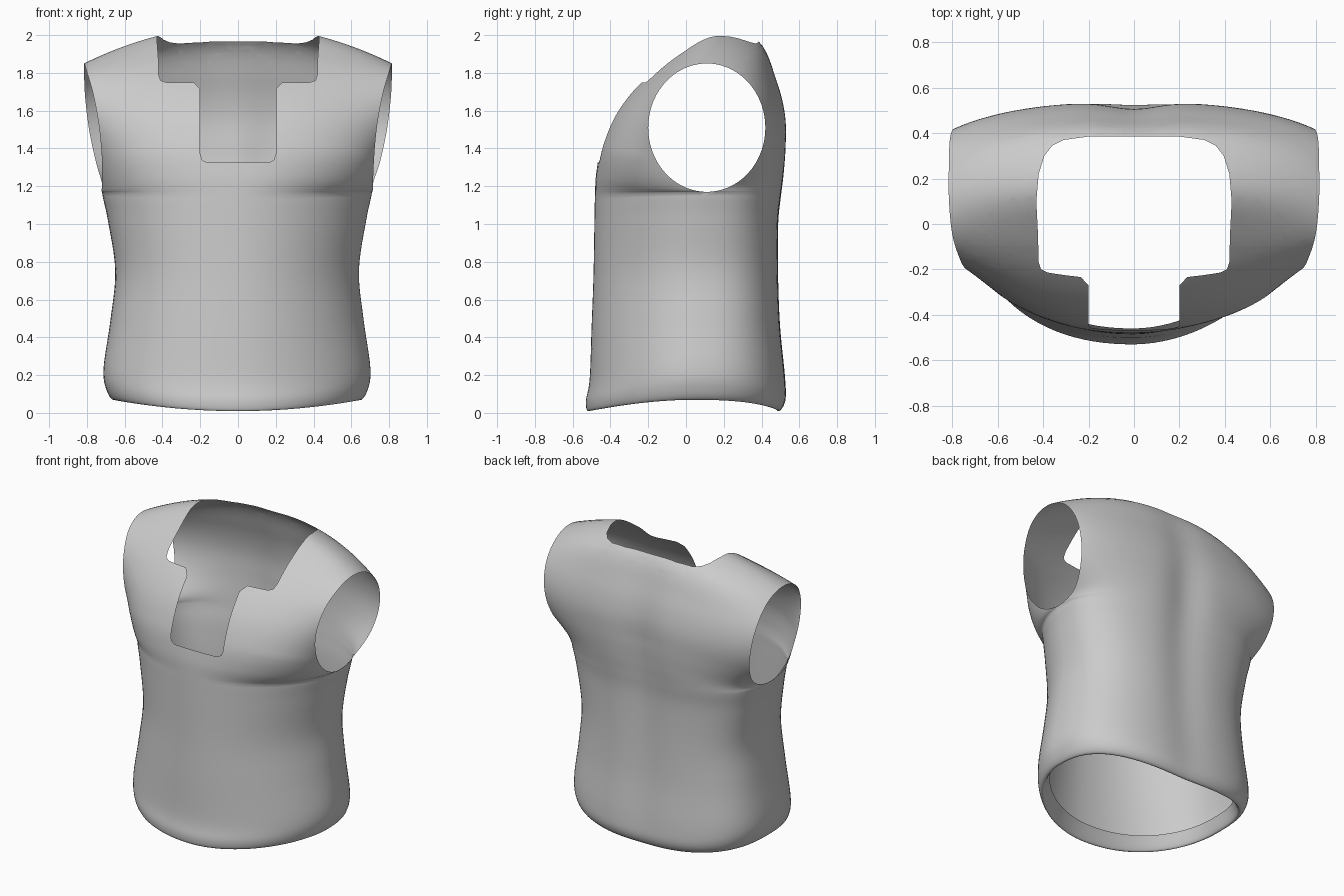
import bpy
import bmesh
from math import sin, cos, pi, exp
from mathutils import Vector

default_cube = bpy.data.objects.get("Cube")
if default_cube:
    bpy.data.objects.remove(default_cube, do_unlink=True)

STEPS = 6      # rows between two stations
HALF = 24      # columns on each side of the middle
SEAM = 7       # station at the bottom of the armhole

# Stations from the folded hem up to the shoulder ridge:
# (half width, depth on the centre line, height on the centre line)
body_width = [.62, .655, .695, .712, .675, .65, .69, .72, .72]
body_height = [.1, .01, .06, .18, .45, .72, 1.0, 1.15, 1.27]
front = list(zip(body_width + [.72, .735, .765, .8, .815],
                 [-.46, -.515, -.53, -.51, -.5, -.49, -.485, -.482, -.475,
                  -.445, -.365, -.225, -.035, .17],
                 body_height + [1.42, 1.6, 1.77, 1.93, 2.05]))
back = list(zip(body_width + [.755, .79, .81, .815, .815],
                [.45, .49, .53, .53, .505, .495, .495, .51, .525,
                 .535, .53, .485, .39, .17],
                body_height + [1.42, 1.58, 1.76, 1.97, 2.05]))
RIDGE = len(front) - 1


def spline(points, t):
    """Smooth curve through all points, one unit of t per point."""
    i = min(int(t), len(points) - 2)
    u = t - i
    last = len(points) - 1
    a, b, c, d = (Vector(points[min(max(k, 0), last)]) for k in range(i - 1, i + 3))
    return b + (c - a) * u / 2 + (a * 2 - b * 5 + c * 4 - d) * u * u / 2 \
        + (b * 3 - a - c * 3 + d) * u ** 3 / 2


def row_points(arch, t):
    """One row of the cloth, from the right side to the left side."""
    width, depth, height = spline(arch, t)
    is_back = t > RIDGE
    level = 2 * RIDGE - t if is_back else t
    rise = max(0, (level - SEAM) / (RIDGE - SEAM))
    low = 1 - min(1, 3 * rise)
    if level > SEAM:
        # the row ends on the rim of the armhole
        angle = (rise - .5) * pi
        reach = .31 * cos(angle)
        side_y = .11 + (reach if is_back else -reach)
        side_z = 1.51 + .34 * sin(angle)
    else:
        # the row ends on the side seam
        side_y = .03 + .07 * height
        side_z = .06 + .965 * height
    # the armhole trims the rounded section of the torso
    floor = .31 * sin(pi * min(rise, .5)) / max(abs(depth - .11), .4)
    points = []
    for i in range(-HALF, HALF + 1):
        s = sin(i / HALF * pi / 2)
        power = 2.6 + .35 * low if is_back else 2.6 - .4 * low
        if i > 0:
            # the left flank hangs a little slimmer and rounder
            power -= .35 * low
        trim = (1 - floor ** power) ** (1 / power)
        bulge = max(0, 1 - (trim * abs(s)) ** power) ** (1 / power)
        bulge = (bulge - floor) / (1 - floor)
        x = width * s * (1 - .015 * low * (i > 0))
        y = side_y + (depth - side_y) * bulge
        if is_back:
            # shallow hollow along the spine, fading out at hem and neck
            fade = min(1, (2 * RIDGE - t) / 8, (t - RIDGE) / 4)
            y -= .035 * exp(-(x / .14) ** 2) * fade
        points.append((x, y, side_z + (height - side_z) * (1 - s * s)))
    return points


def cut_opening(bm, outline, axes, keep):
    """Cut a convex outline, seen along one axis, out of the chosen faces."""
    corners = outline + [(-p, q) for p, q in reversed(outline)]
    middle = sum((Vector(c) for c in corners), Vector((0, 0))) / len(corners)
    planes = []
    for a, b in zip(corners, corners[1:] + corners[:1]):
        a, b = Vector(a), Vector(b)
        normal = Vector((b.y - a.y, a.x - b.x)).normalized()
        if normal.dot(middle - a) > 0:
            normal = -normal
        planes.append((a, normal))

    def lift(v):
        out = Vector((0, 0, 0))
        out[axes[0]], out[axes[1]] = v
        return out

    for a, normal in planes:
        faces = [f for f in bm.faces if keep(f.calc_center_median())]
        edges = {e for f in faces for e in f.edges}
        verts = {v for f in faces for v in f.verts}
        bmesh.ops.bisect_plane(bm, geom=faces + list(edges) + list(verts), dist=1e-5,
                               plane_co=lift(a), plane_no=lift(normal))
    doomed = []
    for f in bm.faces:
        c = f.calc_center_median()
        flat = Vector((c[axes[0]], c[axes[1]]))
        if keep(c) and all((flat - a).dot(n) < 0 for a, n in planes):
            doomed.append(f)
    bmesh.ops.delete(bm, geom=doomed, context='FACES')


# Cloth: one sheet from the front hem over the shoulders to the back hem
bm = bmesh.new()
arch = front + back[-2::-1]
count = 2 * RIDGE * STEPS
rows = [[bm.verts.new(p) for p in row_points(arch, j / STEPS)] for j in range(count + 1)]
for low, high in zip(rows, rows[1:]):
    for i in range(2 * HALF):
        bm.faces.new((low[i], low[i + 1], high[i + 1], high[i]))

# Side seams: join the front and back edges below the armholes
seam_verts = [rows[j][i] for j in range(SEAM * STEPS + 1) for i in (0, -1)]
seam_verts += [rows[count - j][i] for j in range(SEAM * STEPS + 1) for i in (0, -1)]
bmesh.ops.remove_doubles(bm, verts=seam_verts, dist=.001)

# Neckline: front notch, its eased corners, collar, opening between the shoulders
cut_opening(bm, [(.2, 1.9), (.2, 1.37), (.19, 1.34), (.165, 1.325)], (0, 2),
            lambda c: c.y < .05 and c.z > 1.2)
cut_opening(bm, [(.235, 1.8), (.235, 1.75), (.2, 1.715)], (0, 2),
            lambda c: c.y < .05 and c.z > 1.6)
cut_opening(bm, [(.43, 2.2), (.42, 1.79), (.41, 1.76), (.38, 1.75)], (0, 2),
            lambda c: c.y < .1 and c.z > 1.6)
cut_opening(bm, [(.42, -.1), (.43, .1), (.42, .22), (.395, .3), (.36, .345),
                 (.31, .37), (.2, .385)], (0, 1),
            lambda c: c.z > 1.75)

for f in bm.faces:
    f.smooth = True
mesh = bpy.data.meshes.new("vest")
bm.to_mesh(mesh)
bm.free()
vest = bpy.data.objects.new("vest", mesh)
bpy.context.collection.objects.link(vest)

# Plain cloth colour
cloth = bpy.data.materials.new("light grey cloth")
cloth.use_nodes = True
cloth.diffuse_color = (.6, .6, .6, 1)
cloth.node_tree.nodes["Principled BSDF"].inputs["Base Color"].default_value = (.6, .6, .6, 1)
mesh.materials.append(cloth)
